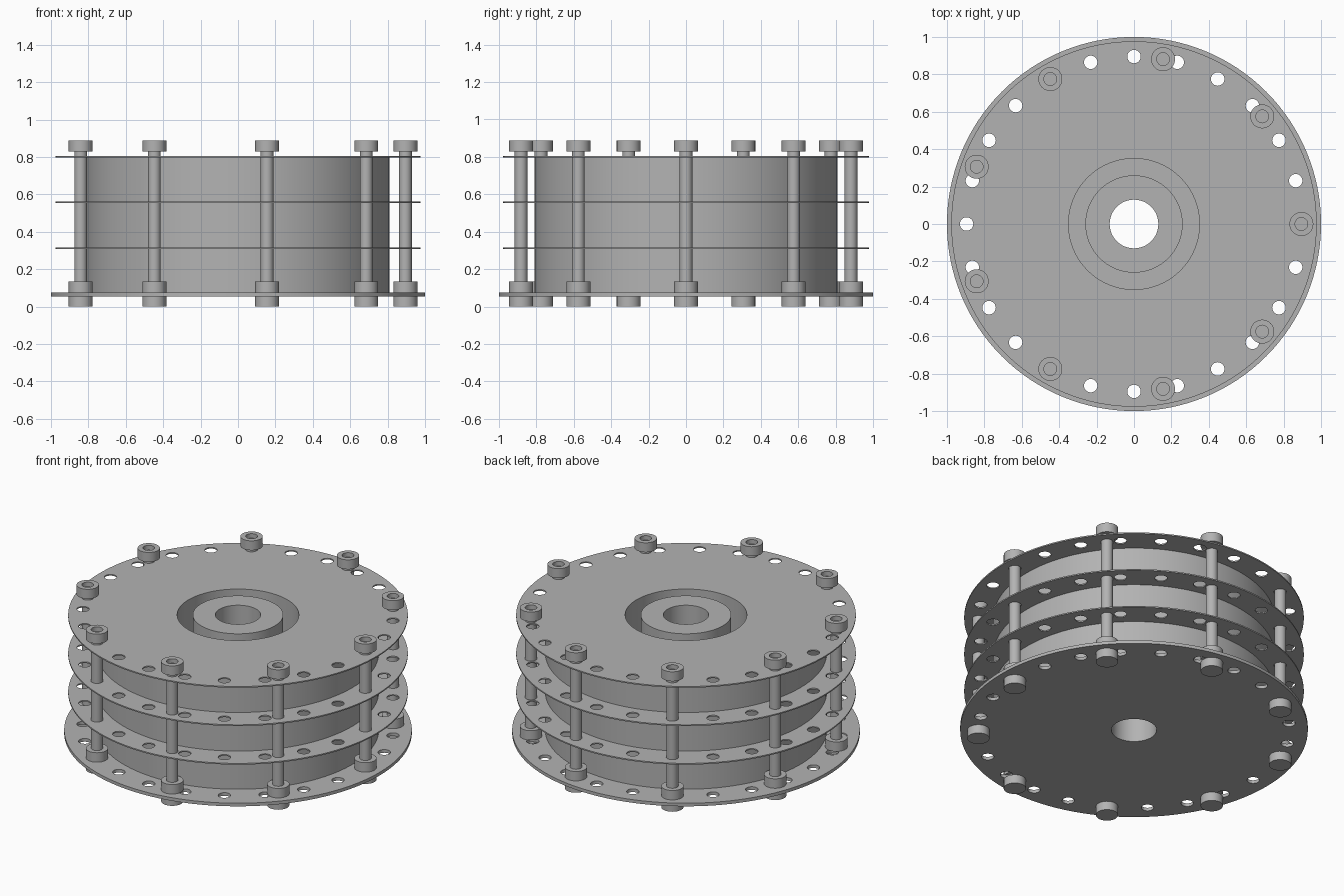
import bpy, bmesh
from math import sin, cos, pi, radians
from mathutils import Vector

cube = bpy.data.objects.get("Cube")
if cube:
    bpy.data.objects.remove(cube, do_unlink=True)

COLOUR = (0.45, 0.45, 0.45, 1)
steel = bpy.data.materials.new("grey steel")
steel.use_nodes = True
steel.diffuse_color = COLOUR
steel.node_tree.nodes["Principled BSDF"].inputs["Base Color"].default_value = COLOUR

PLATE_BOTTOM, PLATE_TOP, TOP = 0.055, 0.075, 0.805
BORE, HUB, WELL, DRUM = 0.13, 0.26, 0.35, 0.81
BOLT_CIRCLE = 0.895


def smooth(obj):
    bpy.ops.object.select_all(action="DESELECT")
    bpy.context.view_layer.objects.active = obj
    obj.select_set(True)
    bpy.ops.object.shade_smooth_by_angle(angle=radians(30))


def lathe(name, profile, steps, closed=True):
    """Spin an (r, z) profile round the z axis."""
    bm = bmesh.new()
    verts = [bm.verts.new((r, 0, z)) for r, z in profile]
    ring = verts + verts[:1] if closed else verts
    edges = [bm.edges.new(pair) for pair in zip(ring, ring[1:])]
    bmesh.ops.spin(bm, geom=verts + edges, cent=(0, 0, 0), axis=(0, 0, 1),
                   angle=2 * pi, steps=steps)
    bmesh.ops.remove_doubles(bm, verts=bm.verts[:], dist=1e-4)
    bmesh.ops.recalc_face_normals(bm, faces=bm.faces[:])
    mesh = bpy.data.meshes.new(name)
    bm.to_mesh(mesh)
    bm.free()
    mesh.materials.append(steel)
    obj = bpy.data.objects.new(name, mesh)
    bpy.context.collection.objects.link(obj)
    smooth(obj)
    return obj


def tube(name, inner, outer, low, high, steps=128):
    return lathe(name, [(inner, low), (outer, low), (outer, high), (inner, high)], steps)


def perforated_disc(name, radius, centre_hole, low, high):
    """Filled outline with a centre hole and a rim of 24 round holes."""
    curve = bpy.data.curves.new(name, "CURVE")
    curve.dimensions = "2D"
    curve.fill_mode = "BOTH"
    curve.extrude = (high - low) / 2

    def circle(x, y, r, count):
        spline = curve.splines.new("POLY")
        spline.points.add(count - 1)
        for i, point in enumerate(spline.points):
            a = 2 * pi * i / count
            point.co = (x + r * cos(a), y + r * sin(a), 0, 1)
        spline.use_cyclic_u = True

    circle(0, 0, radius, 128)
    circle(0, 0, centre_hole, 128)
    for i in range(24):
        a = 2 * pi * i / 24
        circle(BOLT_CIRCLE * cos(a), BOLT_CIRCLE * sin(a), 0.036, 24)
    obj = bpy.data.objects.new(name, curve)
    obj.location.z = (low + high) / 2
    bpy.context.collection.objects.link(obj)
    bpy.ops.object.select_all(action="DESELECT")
    bpy.context.view_layer.objects.active = obj
    obj.select_set(True)
    bpy.ops.object.convert(target="MESH")
    obj = bpy.context.view_layer.objects.active
    bm = bmesh.new()
    bm.from_mesh(obj.data)
    bmesh.ops.remove_doubles(bm, verts=bm.verts[:], dist=1e-4)
    bmesh.ops.recalc_face_normals(bm, faces=bm.faces[:])
    bm.to_mesh(obj.data)
    bm.free()
    obj.data.materials.clear()
    obj.data.materials.append(steel)
    smooth(obj)


# Base plate and the three thin discs
perforated_disc("base_plate", 1.0, BORE, PLATE_BOTTOM, PLATE_TOP)
for label, z in (("lower", 0.313), ("middle", 0.558), ("top", 0.801)):
    perforated_disc(label + "_disc", 0.977, WELL, z - 0.004, z + 0.004)

# Drum body and centre hub, with an open well between them
tube("drum", WELL, DRUM, PLATE_TOP, TOP - 0.002)
tube("hub", BORE, HUB, PLATE_TOP, TOP)

# Bolts: head under the plate, long shank, lower nut and raised top nut
SHANK, NUT = 0.034, 0.064
parts = [
    lathe("bolt", [(0, 0), (NUT, 0), (NUT, PLATE_BOTTOM), (SHANK, PLATE_BOTTOM),
                   (SHANK, 0.86), (0, 0.86)], 32, closed=False),
    tube("lower_nut", SHANK, NUT, PLATE_TOP, 0.135, 32),
    tube("top_nut", SHANK, NUT, 0.828, 0.888, 32),
]
for i in range(9):
    a = 2 * pi * i / 9
    spot = Vector((BOLT_CIRCLE * cos(a), BOLT_CIRCLE * sin(a), 0))
    for part in parts:
        if i == 0:
            part.location = spot
        else:
            copy = part.copy()
            copy.name = f"{part.name}_{i + 1}"
            copy.location = spot
            bpy.context.collection.objects.link(copy)
